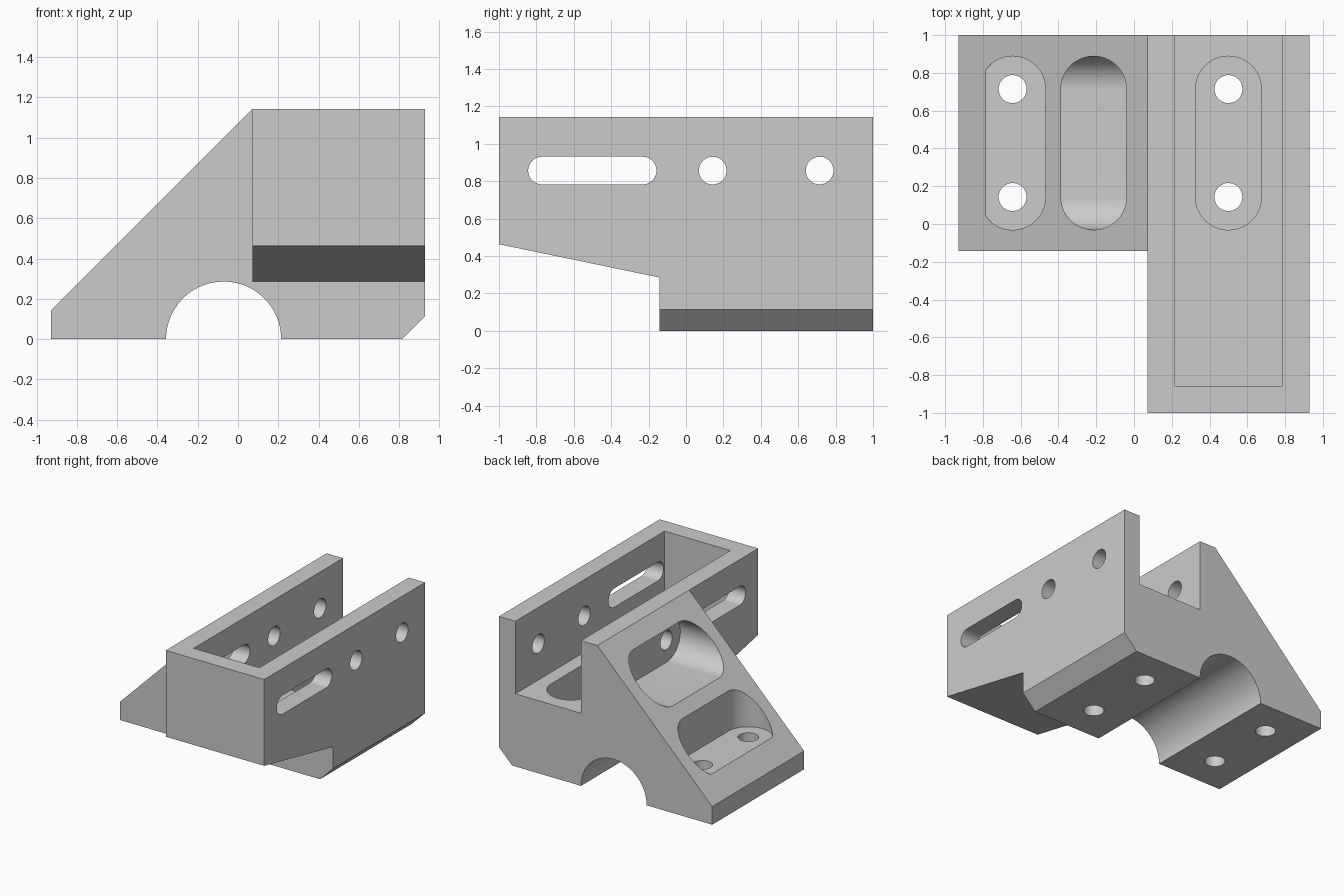
import bpy
import bmesh
from math import sin, cos, pi

cube = bpy.data.objects.get("Cube")
if cube:
    bpy.data.objects.remove(cube, do_unlink=True)

U = 1 / 14            # design module
HALF = 13 * U         # half width
TOP = 16 * U          # overall height
HOLE_Y = (2 * U, 10 * U)
BOLT_R, POCKET_R = 0.074, 0.174

grey = bpy.data.materials.new("light grey")
grey.use_nodes = True
grey.diffuse_color = (0.6, 0.6, 0.6, 1)
grey.node_tree.nodes["Principled BSDF"].inputs["Base Color"].default_value = (0.6, 0.6, 0.6, 1)


def prism(name, points, axis, start, end):
    """Extrude a 2D profile along an axis (remaining axes in x, y, z order)."""
    def place(p, d):
        v = list(p)
        v.insert("xyz".index(axis), d)
        return v
    bm = bmesh.new()
    face = bm.faces.new([bm.verts.new(place(p, start)) for p in points])
    geom = bmesh.ops.extrude_face_region(bm, geom=[face])["geom"]
    shift = place((0, 0), end - start)
    bmesh.ops.translate(bm, vec=shift, verts=[g for g in geom if isinstance(g, bmesh.types.BMVert)])
    bmesh.ops.recalc_face_normals(bm, faces=bm.faces)
    mesh = bpy.data.meshes.new(name)
    bm.to_mesh(mesh)
    bm.free()
    mesh.materials.append(grey)
    obj = bpy.data.objects.new(name, mesh)
    bpy.context.collection.objects.link(obj)
    return obj


def arc(cx, cy, r, a0, a1, n=32):
    return [(cx + r * cos(a0 + (a1 - a0) * i / n), cy + r * sin(a0 + (a1 - a0) * i / n))
            for i in range(n + 1)]


def circle(cx, cy, r):
    return arc(cx, cy, r, 0, 2 * pi, 48)[:-1]


def slot_along_first(c0, c1, other, r):
    return arc(c1, other, r, -pi / 2, pi / 2) + arc(c0, other, r, pi / 2, 3 * pi / 2)


def rect(a0, b0, a1, b1):
    return [(a0, b0), (a1, b0), (a1, b1), (a0, b1)]


# Main bracket: sloped flank, half-round saddle and chamfered lower corner
saddle = arc(-U, 0, 4 * U, pi, 0, 48)
profile = [(-HALF, 0)] + saddle + [
    (HALF - 0.114, 0), (HALF, 0.114), (HALF, TOP), (U, TOP), (-HALF, 2 * U)]
bracket = prism("bracket_body", profile, "y", -1, 1)

cutters = []


def cut(name, *args):
    cutters.append(prism(name, *args))


# Clear the space beside and beneath the projecting arm
cut("side_clearance", rect(-1.2, -1.2, U, -2 * U), "z", -0.2, 1.4)
cut("arm_underside", [(-1.2, 8 * U - 0.2 / 3), (-2 * U, 4 * U), (-2 * U, -0.2), (-1.2, -0.2)],
    "x", -0.1, 1.2)

# Channel open at the top and back
cut("channel", rect(3 * U, -12 * U, 11 * U, 1.2), "z", 8 * U, 1.4)


# Vertical bolt pockets and holes
def upright_slot(cx):
    return [(cx + b, a) for a, b in slot_along_first(*HOLE_Y, 0, POCKET_R)]


for side, x, ceiling in (("right", -9 * U, 1.3), ("left", 7 * U, 9 * U)):
    cut(side + "_base_pocket", upright_slot(x), "z", 4 * U, ceiling)
    for i, y in enumerate(HOLE_Y):
        cut(f"{side}_base_hole_{i}", circle(x, y, BOLT_R), "z", -0.1, 5 * U)

# Horizontal pocket in the slope, with cross holes and long slot in the walls
cut("slope_pocket", slot_along_first(*HOLE_Y, 12 * U, POCKET_R), "x", -1.2, U)
for i, y in enumerate(HOLE_Y):
    cut(f"wall_hole_{i}", circle(y, 12 * U, BOLT_R), "x", 0, 1.1)
cut("wall_slot", slot_along_first(-0.77, -0.232, 12 * U, BOLT_R), "x", 0, 1.1)

# Apply every cut, then discard the cutters
bpy.ops.object.select_all(action="DESELECT")
bpy.context.view_layer.objects.active = bracket
bracket.select_set(True)
for cutter in cutters:
    cutter.hide_render = True
    mod = bracket.modifiers.new(cutter.name, "BOOLEAN")
    mod.operation = "DIFFERENCE"
    mod.solver = "EXACT"
    mod.object = cutter
    bpy.ops.object.modifier_apply(modifier=mod.name)
for cutter in cutters:
    bpy.data.objects.remove(cutter, do_unlink=True)

bpy.ops.object.shade_smooth_by_angle(angle=pi / 9)
